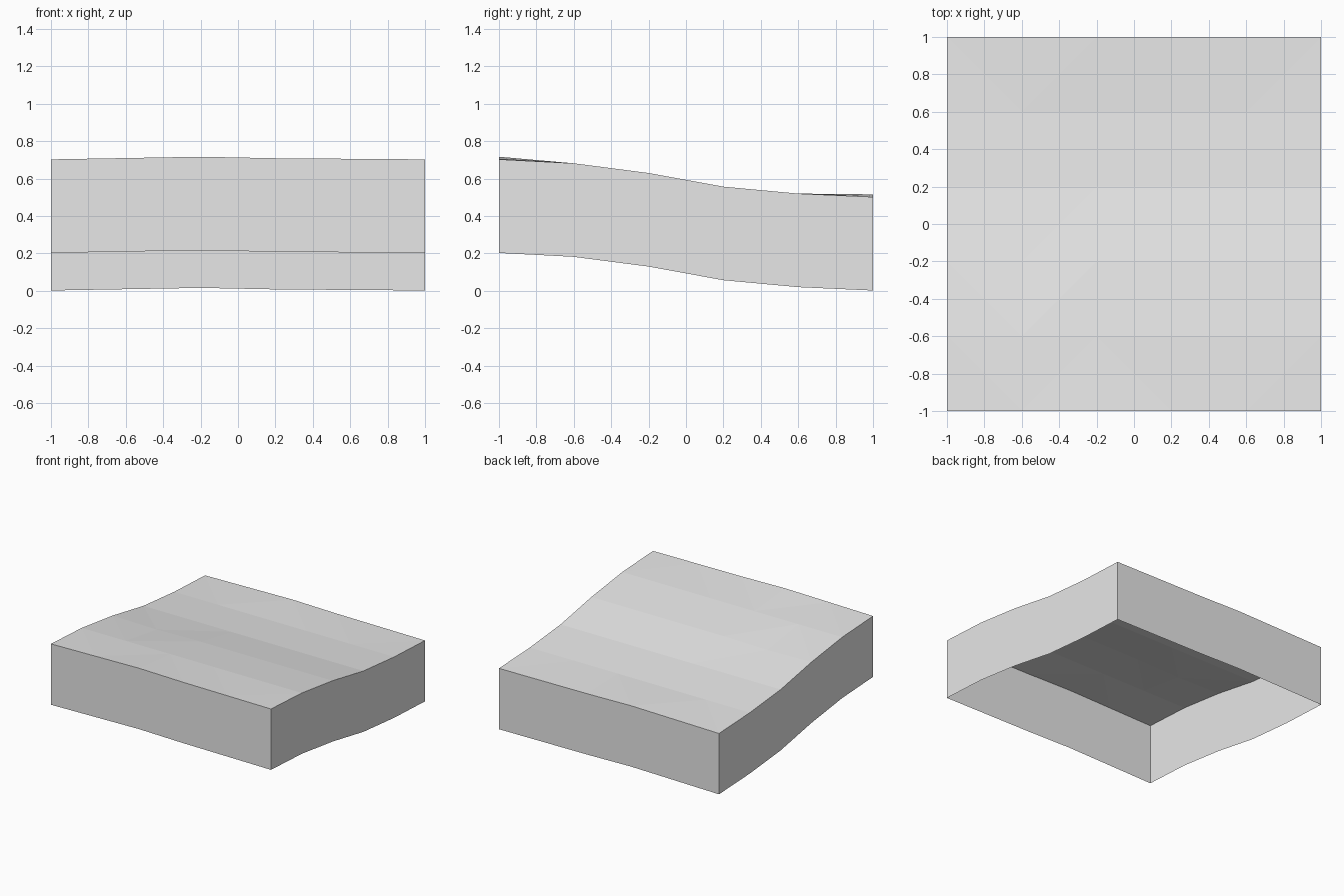
import bpy
import bmesh

cube = bpy.data.objects.get("Cube")
if cube:
    bpy.data.objects.remove(cube, do_unlink=True)

grey = bpy.data.materials.new("light grey")
grey.use_nodes = True
grey.diffuse_color = (0.8, 0.8, 0.8, 1)
grey.node_tree.nodes["Principled BSDF"].inputs["Base Color"].default_value = (0.8, 0.8, 0.8, 1)

STEPS = 5
DEPTH = 0.5
slope = [0.703, 0.682, 0.63, 0.557, 0.52, 0.502]   # height from front to back
crest = [0, 0.007, 0.014, 0.006, 0.003, 0]         # rise along the front and back edges
dips = {(1, 2): -0.008}                            # small hollow in the ground


def height(i, j):
    rise = crest[i] if j in (0, STEPS) else 0
    return slope[j] + rise + dips.get((i, j), 0)


def point(i, j, drop=0):
    return (-1 + 2 * i / STEPS, -1 + 2 * j / STEPS, height(i, j) - drop)


def finish(name, bm):
    mesh = bpy.data.meshes.new(name)
    bm.to_mesh(mesh)
    bm.free()
    mesh.materials.append(grey)
    obj = bpy.data.objects.new(name, mesh)
    bpy.context.collection.objects.link(obj)


# Sloping ground, each cell split into two triangles
bm = bmesh.new()
grid = [[bm.verts.new(point(i, j)) for j in range(STEPS + 1)] for i in range(STEPS + 1)]
for i in range(STEPS):
    for j in range(STEPS):
        a, b, c, d = grid[i][j], grid[i + 1][j], grid[i + 1][j + 1], grid[i][j + 1]
        if i in (1, 4):
            bm.faces.new((a, b, c))
            bm.faces.new((a, c, d))
        else:
            bm.faces.new((a, b, d))
            bm.faces.new((b, c, d))
finish("ground_surface", bm)

# Side walls following the ground edge, open underneath
n = STEPS
loop = [(i, 0) for i in range(n)] + [(n, j) for j in range(n)]
loop += [(n - i, n) for i in range(n)] + [(0, n - j) for j in range(n)]
bm = bmesh.new()
top = [bm.verts.new(point(i, j)) for i, j in loop]
bottom = [bm.verts.new(point(i, j, DEPTH)) for i, j in loop]
for k in range(len(loop)):
    m = (k + 1) % len(loop)
    bm.faces.new((bottom[k], bottom[m], top[m], top[k]))
finish("side_walls", bm)
